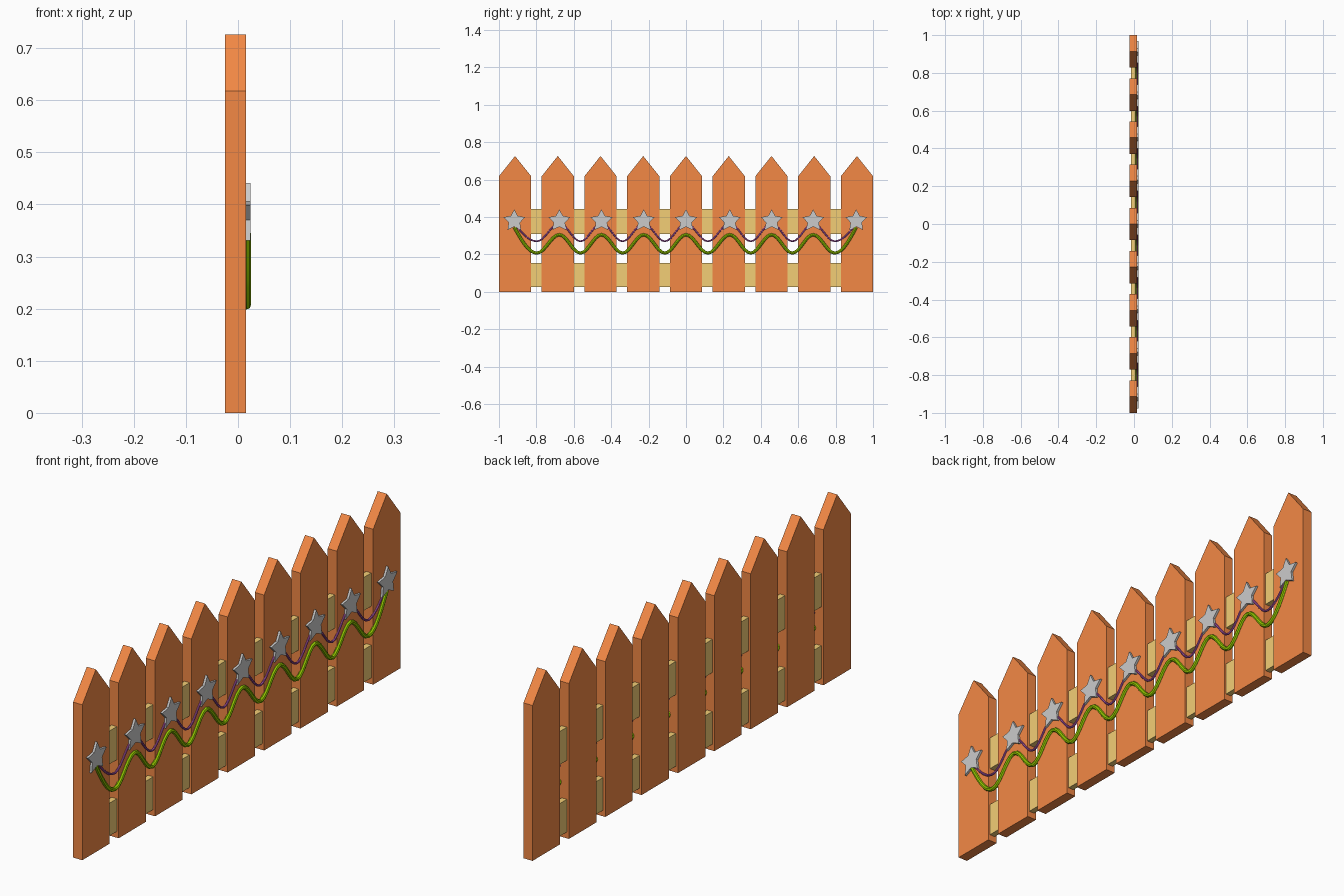
import bpy, bmesh, math

if "Cube" in bpy.data.objects:
    bpy.data.objects.remove(bpy.data.objects["Cube"])

PICKETS = 9
WIDTH = 0.172
PITCH = (2 - WIDTH) / (PICKETS - 1)
STAR_Y = [-0.918, -0.677, -0.452, -0.226, 0.0, 0.234, 0.458, 0.68, 0.91]


def material(name, r, g, b):
    m = bpy.data.materials.new(name)
    m.diffuse_color = (r, g, b, 1)
    m.use_nodes = True
    m.node_tree.nodes["Principled BSDF"].inputs["Base Color"].default_value = m.diffuse_color
    return m


ORANGE = material("orange_wood", 0.9, 0.25, 0.06)
STRAW = material("straw_wood", 0.9, 0.62, 0.18)
GREEN = material("green_garland", 0.3, 0.6, 0.0)
PURPLE = material("purple_cord", 0.45, 0.1, 0.45)
SILVER = material("silver", 0.55, 0.55, 0.55)


def slab(name, outline, x0, x1, mat):
    """Extrude a (y, z) outline along x."""
    bm = bmesh.new()
    face = bm.faces.new([bm.verts.new((x0, y, z)) for y, z in outline])
    ext = bmesh.ops.extrude_face_region(bm, geom=[face])
    moved = [v for v in ext["geom"] if isinstance(v, bmesh.types.BMVert)]
    bmesh.ops.translate(bm, verts=moved, vec=(x1 - x0, 0, 0))
    bmesh.ops.recalc_face_normals(bm, faces=bm.faces)
    me = bpy.data.meshes.new(name)
    bm.to_mesh(me)
    bm.free()
    me.materials.append(mat)
    ob = bpy.data.objects.new(name, me)
    bpy.context.collection.objects.link(ob)
    return ob


def garland(name, low, high, end, x, radius, mat):
    """Wavy tube: crests at the stars, dips between, rising at both ends."""
    pts = []
    steps = 14
    last = PICKETS - 2
    for i in range(PICKETS - 1):
        a, b = STAR_Y[i], STAR_Y[i + 1]
        for k in range(steps + (i == last)):
            t = k / steps
            z = low + (high - low) * (1 + math.cos(2 * math.pi * t)) / 2
            if i == 0 and t < 0.5:
                z = low + (end - low) * (1 - math.sin(math.pi * t))
            elif i == last and t > 0.5:
                z = low + (end - low) * (1 - math.sin(math.pi * (1 - t)))
            pts.append((x, a + (b - a) * t, z))
    cu = bpy.data.curves.new(name, "CURVE")
    cu.dimensions = "3D"
    cu.bevel_depth = radius
    cu.bevel_resolution = 2
    cu.use_fill_caps = True
    sp = cu.splines.new("POLY")
    sp.points.add(len(pts) - 1)
    for p, co in zip(sp.points, pts):
        p.co = (*co, 1)
    cu.materials.append(mat)
    ob = bpy.data.objects.new(name, cu)
    bpy.context.collection.objects.link(ob)
    bpy.ops.object.select_all(action="DESELECT")
    ob.select_set(True)
    bpy.context.view_layer.objects.active = ob
    bpy.ops.object.convert(target="MESH")
    bpy.ops.object.shade_smooth_by_angle()


# pointed pickets
h = WIDTH / 2
for i in range(PICKETS):
    y = -1 + h + i * PITCH
    slab(f"picket_{i + 1}",
         [(y - h, 0), (y + h, 0), (y + h, 0.618), (y, 0.726), (y - h, 0.618)],
         -0.025, 0.015, ORANGE)

# horizontal rails, recessed between the picket faces
for name, z0, z1 in (("lower_rail", 0.025, 0.155), ("upper_rail", 0.31, 0.442)):
    slab(name, [(-0.9, z0), (0.9, z0), (0.9, z1), (-0.9, z1)], -0.016, 0.007, STRAW)

# flat stars, one on each picket
for i, y in enumerate(STAR_Y):
    outline = []
    for k in range(10):
        r = 0.061 if k % 2 == 0 else 0.032
        a = math.pi / 2 + k * math.pi / 5
        outline.append((y + r * math.cos(a), 0.38 + r * math.sin(a)))
    slab(f"star_{i + 1}", outline, 0.014, 0.024, SILVER)

# hanging garlands
garland("thick_garland", 0.207, 0.305, 0.345, 0.0165, 0.0085, GREEN)
garland("thin_cord", 0.270, 0.365, 0.365, 0.0165, 0.0045, PURPLE)
